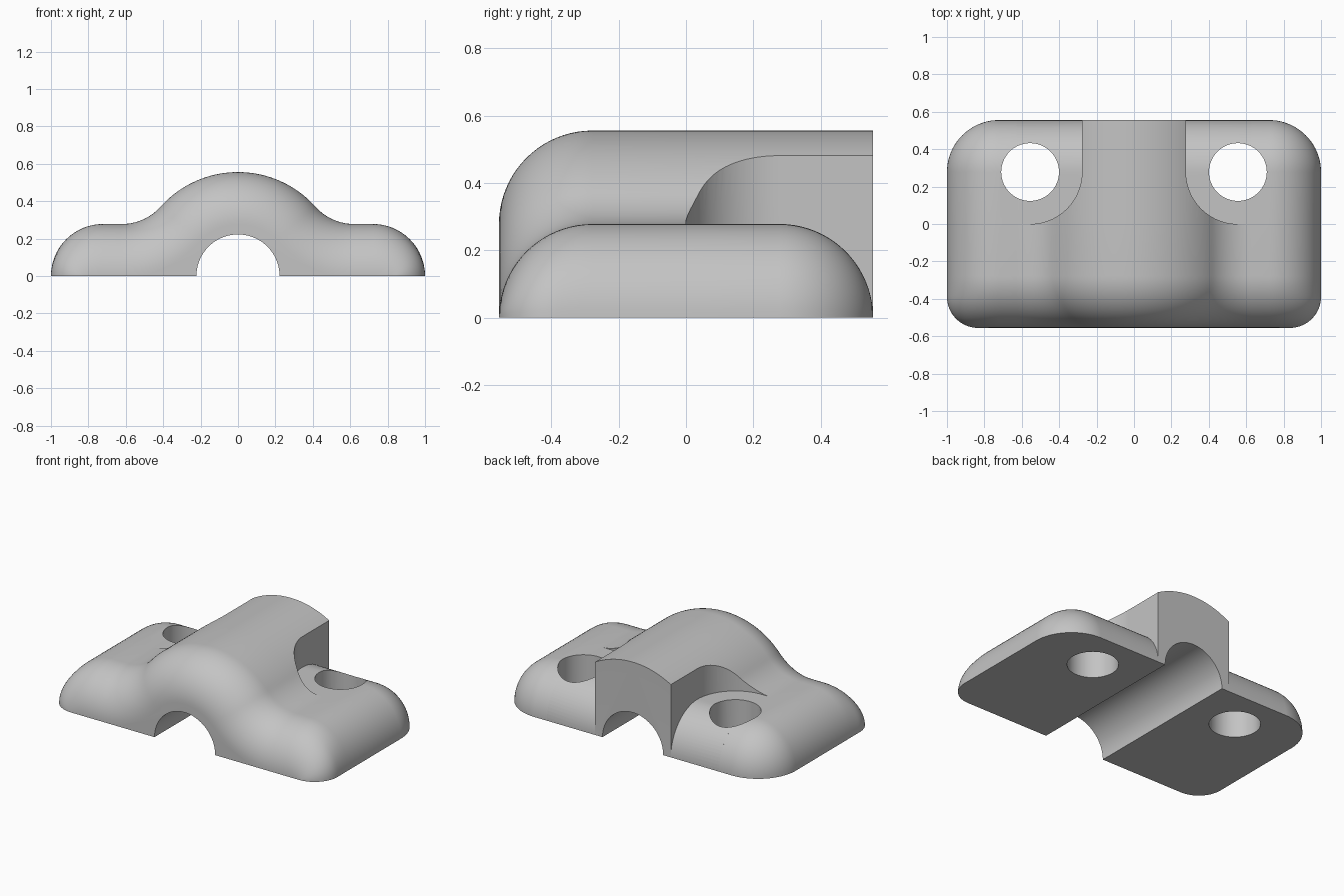
import bpy, bmesh
from math import sin, cos, pi, sqrt, acos

if "Cube" in bpy.data.objects:
    bpy.data.objects.remove(bpy.data.objects["Cube"], do_unlink=True)

U = 5 / 18               # flange thickness and fillet radius
BORE = 0.8 * U           # half-round channel radius
HOLE = 0.556 * U         # screw hole radius
CORNER = 0.6 * U         # front corner radius in plan
END = 1 - U              # where the rounded flange end begins
FIL = sqrt(5) * U        # where the hump's lower fillet meets the flange
GAP = 0.0003             # keeps cutter floor off the flange surface
MIN_H = 0.002
N = 20

grey = bpy.data.materials.new("plain grey")
grey.use_nodes = True
grey.diffuse_color = (0.55, 0.55, 0.55, 1)
grey.node_tree.nodes["Principled BSDF"].inputs["Base Color"].default_value = (0.55, 0.55, 0.55, 1)


def loft(name, sections):
    """Closed solid through sections given as (y, [(x, z), ...])."""
    bm = bmesh.new()
    rings = [[bm.verts.new((x, y, z)) for x, z in pts] for y, pts in sections]
    count = len(rings[0])
    sides = []
    for a, b in zip(rings, rings[1:]):
        for i in range(count):
            j = (i + 1) % count
            sides.append(bm.faces.new((a[i], a[j], b[j], b[i])))
    bm.faces.new(rings[0])
    bm.faces.new(rings[-1])
    bmesh.ops.triangulate(bm, faces=sides)
    bmesh.ops.recalc_face_normals(bm, faces=bm.faces)
    mesh = bpy.data.meshes.new(name)
    bm.to_mesh(mesh)
    bm.free()
    mesh.materials.append(grey)
    obj = bpy.data.objects.new(name, mesh)
    bpy.context.collection.objects.link(obj)
    return obj


def arc(cx, cz, rx, rz, a0, a1, n):
    return [(cx + rx * cos(a0 + (a1 - a0) * i / n),
             cz + rz * sin(a0 + (a1 - a0) * i / n)) for i in range(n + 1)]


def body_section(width, height, inset):
    """Outline of the clamp: bore, flat base, round end, flange, fillet, hump."""
    meet = acos(FIL / (3 * U))
    half = arc(0, 0, BORE, BORE, pi / 2, 0, 20)
    half += [(0.5, 0)]
    half += arc(END, 0, width - END, height, 0, pi / 2, 16)
    half += [(FIL + 0.008, height)]
    low = max(MIN_H, 0) if U - inset < MIN_H else 0
    half += [(x, max(z, low)) for x, z in
             arc(FIL, 2 * U, U + inset, U + inset, -pi / 2, -pi + meet, 14)]
    # hump runs from the fillet's tangent point up to the crown
    half += arc(0, 0, 2 * U - inset, 2 * U - inset, meet, pi / 2, 24)[1:]
    left = [(-x, z) for x, z in half[-2:0:-1]]
    return half + left


# Main body, front edge rolled over, flange rounded down at the back
sections = []
for i in range(N + 1):
    t = pi / 2 * i / N
    y = -U - U * cos(t)
    d = U * (1 - sin(t))
    depth = max(0, -y - (2 * U - CORNER))
    w = 1 - CORNER + sqrt(max(0, CORNER ** 2 - depth ** 2))
    sections.append((y, body_section(w, max(U - d, MIN_H), d)))
sections.append((0, body_section(1, U, 0)))
for i in range(N + 1):
    t = pi / 2 * (1 - i / N)
    h = max(U * sin(t), MIN_H)
    sections.append((U + U * cos(t), body_section(END + max(h, 0.01), h, 0)))
body = loft("clamp_body", sections)


def pocket_section(y, side, floor, inner):
    outer = FIL + 0.02
    return y, [(side * inner, floor + GAP), (side * outer, floor + GAP),
               (side * outer, 1), (side * inner, 1)]


cutters = []
for side, label in ((1, "left"), (-1, "right")):
    # Pocket beside the hump, with a rounded inner corner
    path = []
    for i in range(N + 1):
        t = pi / 2 * i / N
        path.append(pocket_section(U - U * cos(t), side, U, 2 * U - U * sin(t)))
    for i in range(1, N + 1):
        t = pi / 2 * (1 - i / N)
        path.append(pocket_section(U + U * cos(t), side, max(U * sin(t), MIN_H), U))
    path.append(pocket_section(0.8, side, MIN_H, U))
    cutters.append(loft(label + "_pocket_cutter", path))
    # Screw hole
    bpy.ops.mesh.primitive_cylinder_add(vertices=64, radius=HOLE, depth=2,
                                        location=(side * 2 * U, U, 0))
    drill = bpy.context.object
    drill.name = label + "_hole_cutter"
    drill.data.materials.append(grey)
    cutters.append(drill)

# Cut pockets and holes, then drop the cutters
bpy.ops.object.select_all(action='DESELECT')
bpy.context.view_layer.objects.active = body
body.select_set(True)
for cutter in cutters:
    cutter.hide_render = True
    mod = body.modifiers.new("cut", 'BOOLEAN')
    mod.operation = 'DIFFERENCE'
    mod.solver = 'EXACT'
    mod.object = cutter
    bpy.ops.object.modifier_apply(modifier=mod.name)
for cutter in cutters:
    bpy.data.objects.remove(cutter, do_unlink=True)

bpy.ops.object.shade_smooth_by_angle(angle=pi / 6)
